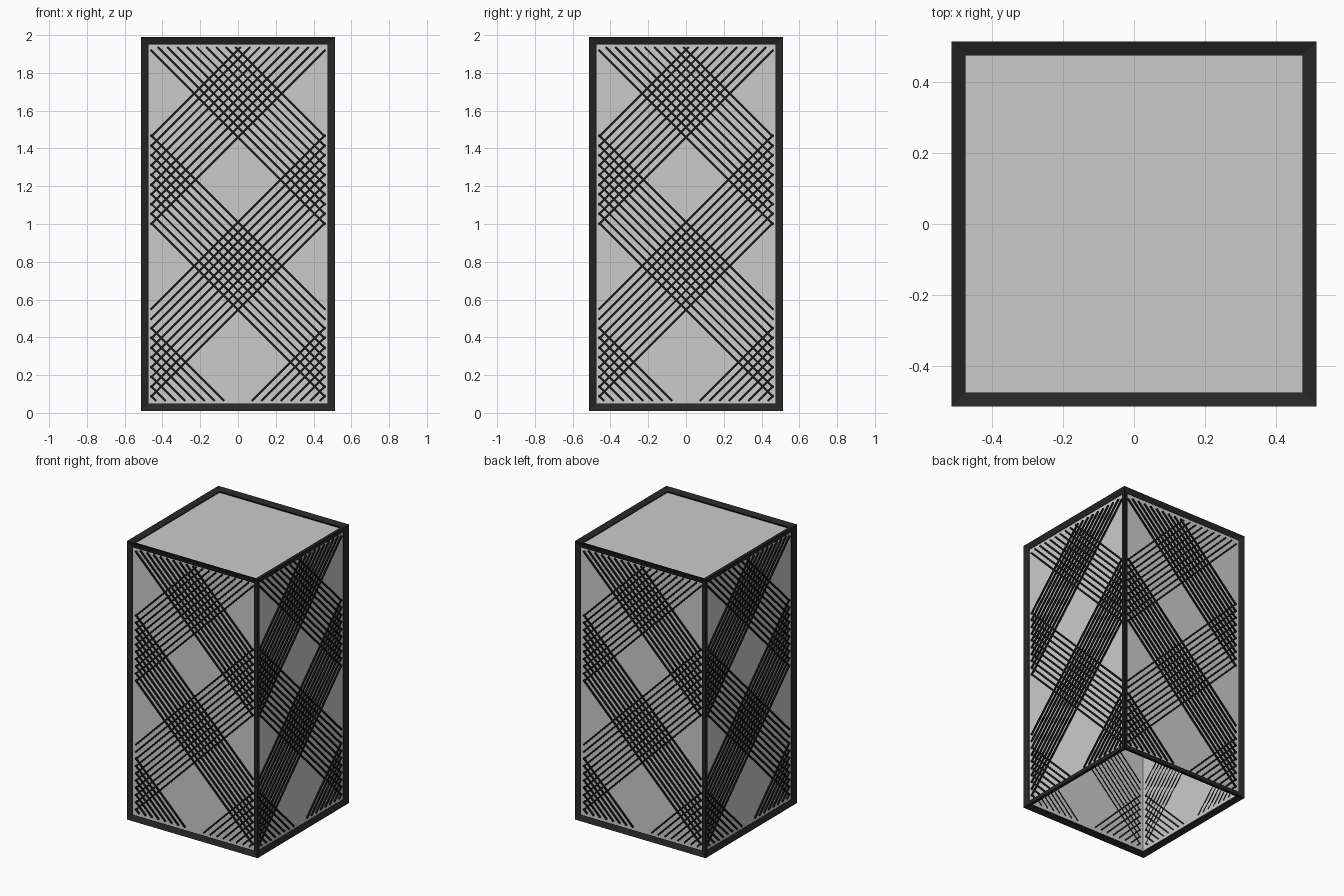
import bpy, bmesh
from math import pi
from mathutils import Matrix, Vector

if "Cube" in bpy.data.objects:
    bpy.data.objects.remove(bpy.data.objects["Cube"])

H = 1.95            # height of the core box the frame follows
PANEL = 0.486       # half width of the inner panel box


def colour(name, v):
    m = bpy.data.materials.new(name)
    m.diffuse_color = (v, v, v, 1)
    m.use_nodes = True
    m.node_tree.nodes["Principled BSDF"].inputs["Base Color"].default_value = m.diffuse_color
    return m


def make(name, bm, mat=None):
    me = bpy.data.meshes.new(name)
    bm.to_mesh(me)
    bm.free()
    ob = bpy.data.objects.new(name, me)
    bpy.context.collection.objects.link(ob)
    if mat:
        me.materials.append(mat)
    return ob


def box(bm, size, mat):
    bmesh.ops.create_cube(bm, size=1, matrix=mat @ Matrix.Diagonal((*size, 1)))


frame_black = colour("frame_black", 0.02)
bar_black = colour("bar_black", 0.01)

# mitred outer frame
bm = bmesh.new()
box(bm, (1, 1, H), Matrix.Translation((0, 0, 1)))
frame = make("outer_frame", bm, frame_black)
wire = frame.modifiers.new("bars", 'WIREFRAME')
wire.thickness = 0.05
wire.use_even_offset = True
wire.use_relative_offset = False
wire.use_replace = True

# panel box, open at the bottom
bm = bmesh.new()
box(bm, (2 * PANEL, 2 * PANEL, H - 0.03), Matrix.Translation((0, 0, 1)))
bmesh.ops.delete(bm, geom=[f for f in bm.faces if f.normal.z < -0.5], context='FACES')
make("panel_box", bm)

# diagonal bars: three bands of ten, rising and falling, clipped to the opening
X, Z0, Z1 = 0.463, 0.063, 1.937
offsets = [0.545 + 0.915 * band + 0.0515 * k for band in (-1, 0, 1) for k in range(10)]
offsets = [c for c in offsets if not 0.01 < c < 0.2]


def lattice(name, turn):
    bm = bmesh.new()
    spin = Matrix.Rotation(turn, 4, 'Z')
    for c in offsets:
        x0, x1 = max(-X, Z0 - c), min(X, Z1 - c)
        if x1 - x0 < 0.01:
            continue
        for side in (1, -1):
            mid = Vector((side * (x0 + x1) / 2, -PANEL - 0.004, c + (x0 + x1) / 2))
            box(bm, ((x1 - x0) * 2 ** 0.5, 0.010, 0.011),
                spin @ Matrix.Translation(mid) @ Matrix.Rotation(-side * pi / 4, 4, 'Y'))
    make(name, bm, bar_black)


for i, side in enumerate(("front", "right", "back", "left")):
    lattice(side + "_lattice", i * pi / 2)
